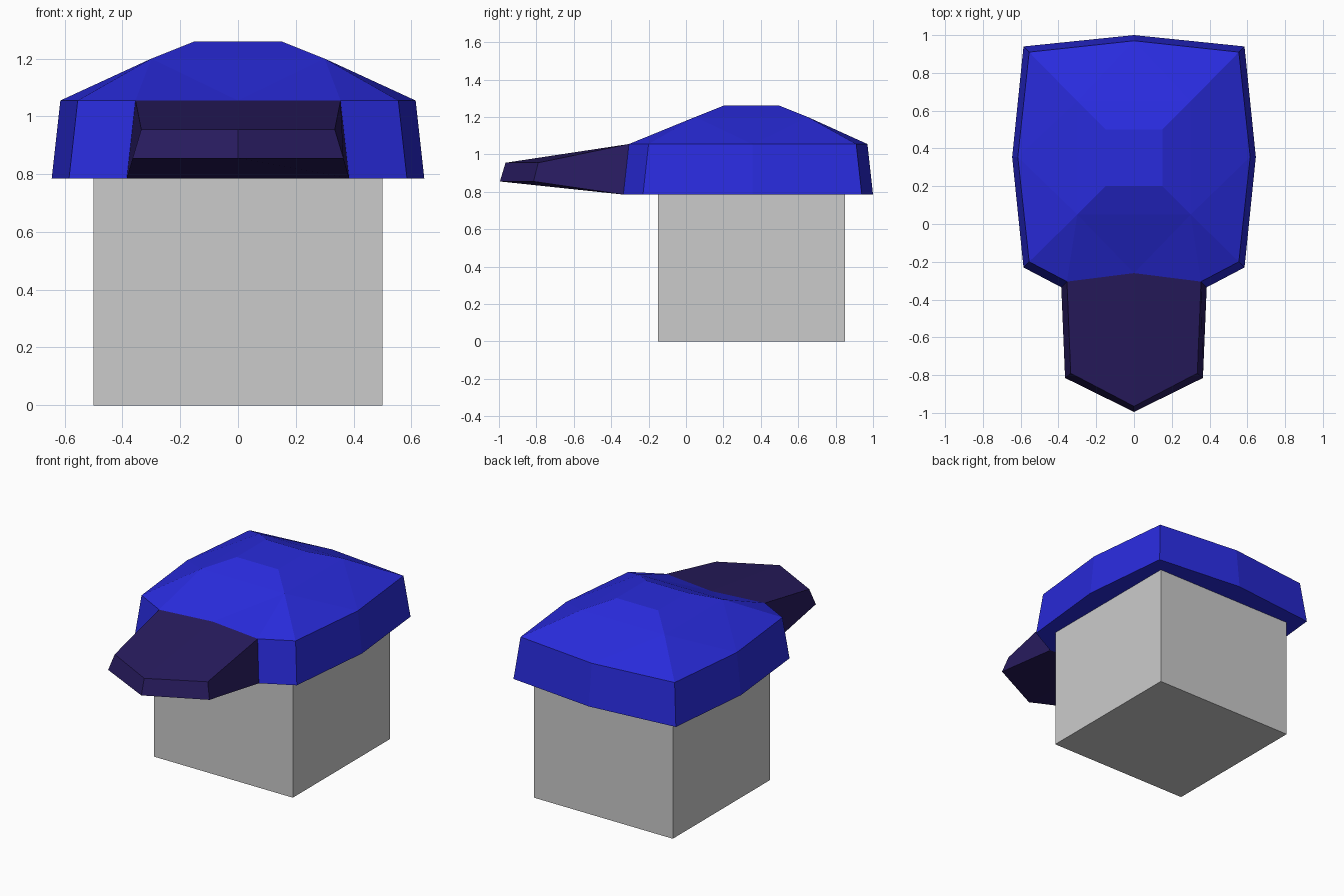
import bpy, bmesh

if "Cube" in bpy.data.objects:
    bpy.data.objects.remove(bpy.data.objects["Cube"])


def material(name, color):
    m = bpy.data.materials.new(name)
    m.diffuse_color = (*color, 1)
    m.use_nodes = True
    m.node_tree.nodes["Principled BSDF"].inputs["Base Color"].default_value = m.diffuse_color
    return m


def ring(half, z):
    """Full outline from right-half points, running front to back."""
    left = [(-x, y) for x, y in reversed(half) if x > 0]
    return [(x, y, z) for x, y in half + left]


def make_object(name, bm, mat=None):
    bmesh.ops.recalc_face_normals(bm, faces=bm.faces)
    mesh = bpy.data.meshes.new(name)
    bm.to_mesh(mesh)
    bm.free()
    obj = bpy.data.objects.new(name, mesh)
    bpy.context.collection.objects.link(obj)
    if mat:
        mesh.materials.append(mat)
    return obj


def bridge(bm, a, b):
    for i in range(len(a)):
        j = (i + 1) % len(a)
        bm.faces.new((a[i], a[j], b[j], b[i]))


def add_ring(bm, pts):
    return [bm.verts.new(p) for p in pts]


blue = material("cap_blue", (0.022, 0.024, 0.72))
dark = material("brim_dark", (0.021, 0.011, 0.115))

# Head block
bm = bmesh.new()
bmesh.ops.create_cube(bm, size=1)
bmesh.ops.translate(bm, verts=bm.verts, vec=(0, 0.35, 0.5))
make_object("head_block", bm)

# Cap crown: slanted band, then faceted dome
bm = bmesh.new()
low = add_ring(bm, ring([(0, -0.29), (0.385, -0.335), (0.585, -0.23),
                         (0.645, 0.355), (0.585, 0.94), (0, 1.0)], 0.785))
rim = add_ring(bm, ring([(0, -0.26), (0.355, -0.305), (0.555, -0.2),
                         (0.615, 0.355), (0.555, 0.91), (0, 0.97)], 1.055))
mid = add_ring(bm, ring([(0.3, 0.05), (0.3, 0.65)], 1.2))
top = add_ring(bm, ring([(0.15, 0.2), (0.15, 0.5)], 1.26))
bm.faces.new(low)
bm.faces.new(top)
bridge(bm, low, rim)
bridge(bm, mid, top)
# Fan each rim edge up to the nearest dome corner
owner = [None, 0, 0, None, 1, None, 2, None, 3, 3]
n = len(rim)
for i in range(n):
    j = (i + 1) % n
    corner = owner[i] if owner[i] is not None else owner[j]
    bm.faces.new((rim[i], rim[j], mid[corner]))
# Fill between neighbouring corners at each side's middle point
for k, r in enumerate((3, 5, 7, 0)):
    bm.faces.new((mid[k], rim[r], mid[(k + 1) % 4]))
make_object("cap_crown", bm, blue)

# Brim: tapered slab with a pointed front
bm = bmesh.new()
outlines = (([(0, -0.995), (0.365, -0.815), (0.385, -0.335), (0, -0.29)], 0.855, 0.785),
            ([(0, -0.965), (0.335, -0.79), (0.355, -0.305), (0, -0.26)], 0.955, 1.055))
rings = []
for half, z_front, z_back in outlines:
    pts = [(x, y, z_front if y < -0.6 else z_back) for x, y, _ in ring(half, 0)]
    rings.append(add_ring(bm, pts))
bridge(bm, *rings)
for r in rings:
    bm.faces.new((r[0], r[1], r[2], r[3]))
    bm.faces.new((r[3], r[4], r[5], r[0]))
make_object("cap_brim", bm, dark)
